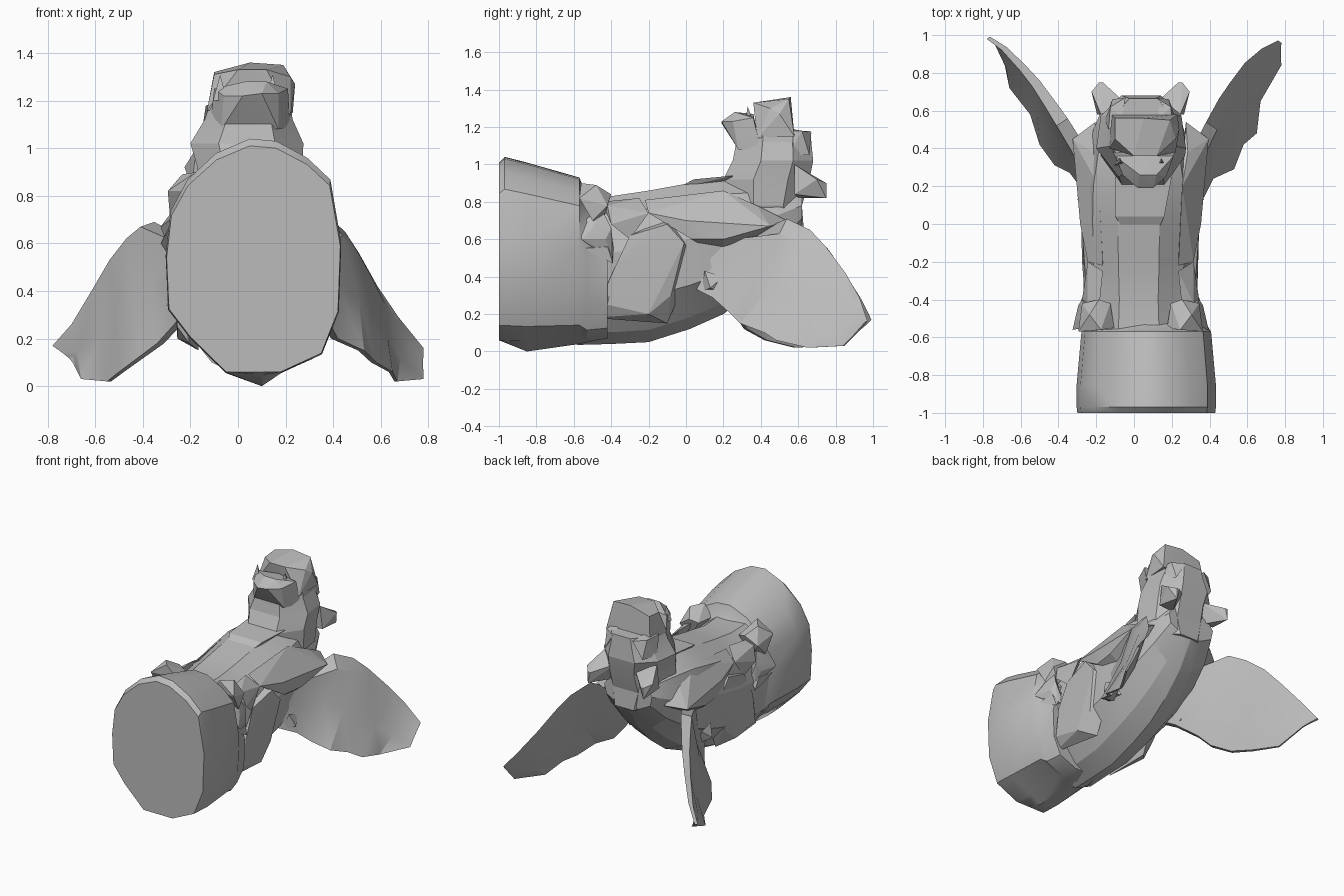
import bpy, bmesh, math
from mathutils import Vector

stone = bpy.data.materials.new("stone grey")
stone.diffuse_color = (0.5, 0.5, 0.5, 1)
CX = 0.065  # the statue sits slightly right of centre


def finish(name, bm, angle=22):
    bmesh.ops.recalc_face_normals(bm, faces=bm.faces)
    me = bpy.data.meshes.new(name)
    bm.to_mesh(me)
    bm.free()
    me.materials.append(stone)
    ob = bpy.data.objects.new(name, me)
    bpy.context.collection.objects.link(ob)
    bpy.ops.object.select_all(action='DESELECT')
    ob.select_set(True)
    bpy.context.view_layer.objects.active = ob
    bpy.ops.object.shade_smooth_by_angle(angle=math.radians(angle))
    return ob


def loft(name, rings, angle=22):
    """Skin a list of equal-length rings and cap both ends."""
    bm = bmesh.new()
    vs = [[bm.verts.new(p) for p in r] for r in rings]
    n = len(vs[0])
    for a, b in zip(vs, vs[1:]):
        for i in range(n):
            bm.faces.new((a[i], a[(i + 1) % n], b[(i + 1) % n], b[i]))
    bm.faces.new(vs[0])
    bm.faces.new(vs[-1])
    return finish(name, bm, angle)


def hull(name, pts):
    """Faceted lump through a few corner points."""
    bm = bmesh.new()
    for p in pts:
        bm.verts.new(p)
    res = bmesh.ops.convex_hull(bm, input=bm.verts)
    junk = {e for e in res["geom_interior"] if isinstance(e, bmesh.types.BMVert)}
    bmesh.ops.delete(bm, geom=list(junk), context='VERTS')
    return finish(name, bm, 10)


# Oval mounting block: outline in x, z, stretched at each station, with a low keel point
outline = [(-.05, .06), (.1, .06), (.18, .06), (.35, .14), (.42, .32), (.43, .6), (.385, .86),
           (.29, .95), (.16, 1.02), (.05, 1.03), (-.09, .97), (-.21, .86),
           (-.28, .73), (-.30, .55), (-.29, .33), (-.2, .21)]


def block_ring(y, sx, top, bot, keel=0):
    ring = [(CX + (x - CX) * sx, y, bot + (z - .06) / .97 * (top - bot)) for x, z in outline]
    ring[1] = (ring[1][0], y, ring[1][2] - keel)
    return ring


loft("mounting_block", [block_ring(-1, 1, 1.01, .06), block_ring(-.97, 1.01, 1.04, .058, .01),
                        block_ring(-.85, 1.01, 1.01, .055, .055), block_ring(-.57, .94, .93, .07, .03),
                        block_ring(-.53, .87, .83, .05), block_ring(-.42, .78, .74, .07)], 30)

# Torso: keeled cross-section, chest rising towards the neck
section = [(0, 0), (.45, .08), (.92, .3), (1, .62), (.8, .88), (.36, 1),
           (-.36, 1), (-.8, .88), (-1, .62), (-.92, .3), (-.45, .08)]
stations = [(-.58, .3, .84, .035), (-.4, .285, .83, .04), (-.2, .3, .86, .05), (.02, .305, .9, .12),
            (.2, .3, .93, .2), (.36, .27, .92, .32), (.5, .24, .9, .46), (.62, .19, .86, .65)]
loft("torso", [[(CX - .04 + x * w, y, b + z * (t - b)) for x, z in section]
               for y, w, t, b in stations], 14)

# Neck and skull: rings stacked in z as (z, x0, x1, y0, y1)
oct_ = [(.25, 0), (.75, 0), (1, .35), (.95, .75), (.72, 1), (.28, 1), (.05, .75), (0, .35)]
levels = [(.65, -.12, .22, .3, .63), (.78, -.18, .27, .22, .62), (.92, -.17, .27, .2, .66),
          (1.02, -.2, .275, .25, .68), (1.12, -.14, .23, .27, .67), (1.18, -.12, .22, .28, .665)]
loft("neck_and_skull", [[(x0 + u * (x1 - x0), y0 + v * (y1 - y0), z) for u, v in oct_]
                        for z, x0, x1, y0, y1 in levels], 12)

# Upper muzzle and a wedge-shaped lower jaw with a small open mouth between them
hull("upper_muzzle", [(-.12, .58, 1.15), (.23, .58, 1.15), (-.1, .56, 1.32), (.05, .56, 1.36),
                      (.19, .55, 1.35), (.24, .5, 1.27), (-.13, .4, 1.16), (.22, .38, 1.14),
                      (-.1, .45, 1.31), (.0, .36, 1.33), (.12, .36, 1.33), (.22, .45, 1.3)])
hull("lower_jaw", [(-.12, .4, 1.08), (.22, .4, 1.08), (-.07, .28, 1.08), (.17, .28, 1.08),
                   (.02, .19, 1.22), (.1, .19, 1.23), (-.06, .26, 1.22), (.17, .25, 1.23),
                   (.03, .26, 1.28), (.12, .26, 1.28), (.07, .36, 1.27), (-.1, .36, 1.25),
                   (.21, .36, 1.25)])

for side, s in (("left", -1), ("right", 1)):
    def at(x, y, z):
        return (CX - .03 + s * x, y, z)

    # Ears and brows on the head
    hull(side + "_ear", [at(.13, .6, .82), at(.23, .58, .84), at(.21, .58, 1.0), at(.08, .64, .95),
                         at(.2, .75, .9), at(.22, .75, .9), at(.26, .7, .92), at(.22, .75, .82)])
    hull(side + "_brow", [at(.08, .67, 1.17), at(.16, .62, 1.18), at(.17, .5, 1.18),
                          at(.19, .55, 1.05), at(.1, .56, 1.19), at(.15, .66, 1.05)])
    hull(side + "_tooth", [at(.08, .31, 1.2), at(.14, .31, 1.2), at(.11, .37, 1.2),
                           at(.11, .33, 1.31)])
    # Hind thigh running diagonally up the flank
    hull(side + "_thigh", [at(.24, -.5, .18), at(.29, -.42, .25), at(.29, -.2, .2), at(.2, -.1, .15),
                           at(.3, -.38, .45), at(.29, -.3, .62), at(.305, -.1, .68),
                           at(.31, -.01, .58), at(.2, -.08, .72), at(.2, .05, .5), at(.28, -.08, .3)])
    # Shoulder ridge sweeping back to the wing top
    hull(side + "_shoulder", [at(.2, -.22, .81), at(.28, -.2, .74), at(.32, .0, .7),
                              at(.335, .2, .6), at(.22, .2, .86), at(.25, .38, .78),
                              at(.36, .45, .67), at(.24, .54, .7), at(.2, .2, .5), at(.31, .03, .6)])
    # Claws gripping the block: one over the top, one at the flank
    hull(side + "_upper_paw", [at(.14, -.55, .82), at(.21, -.56, .9), at(.27, -.48, .89),
                               at(.33, -.57, .82), at(.31, -.42, .78), at(.22, -.4, .84),
                               at(.16, -.42, .82), at(.25, -.45, .68), at(.32, -.5, .7)])
    hull(side + "_foreleg", [at(.22, -.45, .8), at(.28, -.42, .78), at(.31, -.4, .68),
                             at(.28, -.2, .74), at(.2, -.25, .82), at(.28, -.3, .6)])
    hull(side + "_flank_paw", [at(.25, -.38, .48), at(.3, -.4, .52), at(.33, -.43, .6),
                               at(.31, -.4, .66), at(.34, -.52, .57), at(.36, -.56, .6),
                               at(.33, -.5, .66), at(.3, -.55, .7), at(.28, -.45, .76)])
    hull(side + "_claw", [at(.25, -.4, .6), at(.32, -.42, .56), at(.31, -.39, .47),
                          at(.34, -.55, .55), at(.3, -.5, .55)])
    # Elbow spike under the wing root
    hull(side + "_elbow", [at(.26, .08, .32), at(.3, .1, .43), at(.335, .13, .34),
                           at(.26, .22, .3), at(.3, .2, .4)])

# Small crest on the back of the neck
hull("neck_crest", [(-.04, -.05, .87), (.12, -.05, .87), (-.1, .04, .92), (.16, .04, .92),
                    (-.1, .25, .94), (.2, .25, .94), (0, .2, .8)])


# Wings: leading and trailing edges joined by a thick, gently hollow membrane
def wing(name, s, lead, trail, dip):
    rings = []
    for i, (a, b) in enumerate(zip(lead, trail)):
        a, b = Vector(a), Vector(b)
        k = 1 - i * .11
        back = Vector((-s * .075, .05, 0)) * k
        low = a - Vector((0, 0, dip * (1 if 1 < i < 7 else 0)))
        m = low.lerp(b, .5) + Vector((-s * .01, .01, 0)) * k
        rings.append([low, m, b, b + back * .5, m + back * .8, a + back])
    loft(name, rings, 25)


wing("right_wing", 1,
     [(.28, .02, .57), (.32, .25, .6), (.44, .5, .71), (.5, .63, .65), (.55, .72, .56),
      (.62, .83, .42), (.7, .91, .29), (.78, .96, .16)],
     [(.28, .06, .33), (.37, .14, .29), (.42, .24, .2), (.53, .29, .15), (.58, .42, .1),
      (.65, .48, .06), (.67, .65, .02), (.78, .84, .03)], .08)
wing("left_wing", -1,
     [(-.22, .02, .57), (-.25, .25, .6), (-.41, .52, .69), (-.47, .62, .64), (-.54, .73, .55),
      (-.61, .82, .43), (-.7, .92, .28), (-.78, .98, .17)],
     [(-.22, .06, .33), (-.25, .15, .28), (-.34, .27, .18), (-.42, .31, .12), (-.5, .42, .06),
      (-.55, .58, .02), (-.66, .72, .03), (-.7, .92, .11)], .02)
